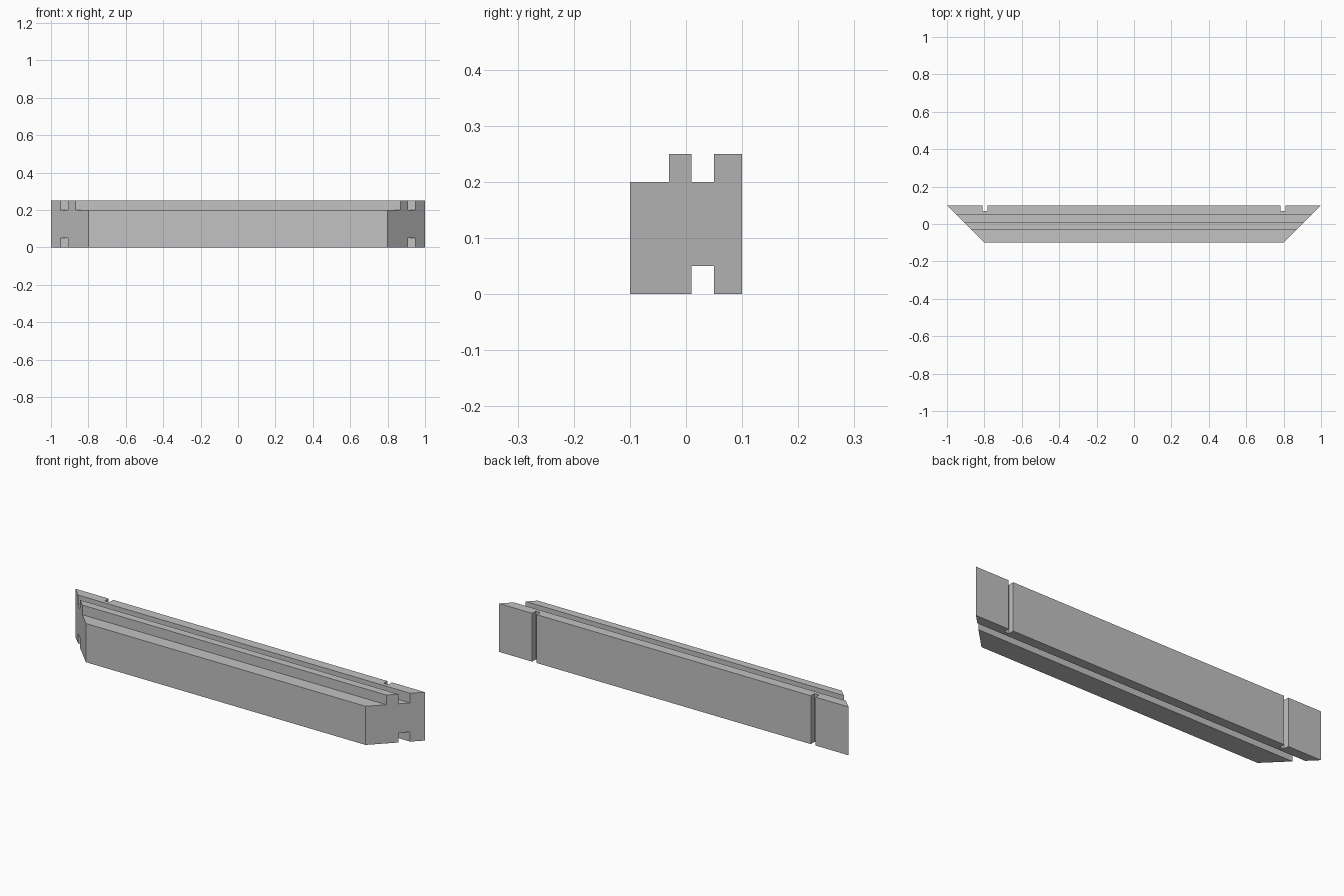
import bpy
import bmesh

if "Cube" in bpy.data.objects:
    bpy.data.objects.remove(bpy.data.objects["Cube"])

# Single grey material
grey = bpy.data.materials.new("light_grey")
grey.diffuse_color = (0.54, 0.54, 0.54, 1)
grey.use_nodes = True
grey.node_tree.nodes["Principled BSDF"].inputs["Base Color"].default_value = grey.diffuse_color

# Rail cross-section (y, z): front ledge, ridge, top groove, back wall, bottom groove
profile = [(-0.10, 0), (0.01, 0), (0.01, 0.05), (0.05, 0.05), (0.05, 0),
           (0.10, 0), (0.10, 0.25), (0.05, 0.25), (0.05, 0.20), (0.01, 0.20),
           (0.01, 0.25), (-0.03, 0.25), (-0.03, 0.20), (-0.10, 0.20)]


def half_length(y):
    """Ends are mitred at 45 degrees, longest at the back."""
    return 0.9 + y


# Extrude the section between the two mitred ends
bm = bmesh.new()
left = [bm.verts.new((-half_length(y), y, z)) for y, z in profile]
right = [bm.verts.new((half_length(y), y, z)) for y, z in profile]
bm.faces.new(left)
bm.faces.new(right[::-1])
n = len(profile)
for i in range(n):
    j = (i + 1) % n
    bm.faces.new((left[i], right[i], right[j], left[j]))
bmesh.ops.recalc_face_normals(bm, faces=bm.faces)
mesh = bpy.data.meshes.new("frame_rail")
bm.to_mesh(mesh)
bm.free()
mesh.materials.append(grey)
rail = bpy.data.objects.new("frame_rail", mesh)
bpy.context.collection.objects.link(rail)

# Vertical slots cut into the back face near each end
for side, name in ((-1, "left_slot_cutter"), (1, "right_slot_cutter")):
    bpy.ops.mesh.primitive_cube_add(size=1, location=(side * 0.797, 0.12, 0.125))
    cutter = bpy.context.object
    cutter.name = name
    cutter.scale = (0.026, 0.10, 0.5)
    cutter.data.materials.append(grey)
    cutter.hide_render = True
    cutter.display_type = 'WIRE'
    cut = rail.modifiers.new(name, 'BOOLEAN')
    cut.operation = 'DIFFERENCE'
    cut.solver = 'EXACT'
    cut.object = cutter
